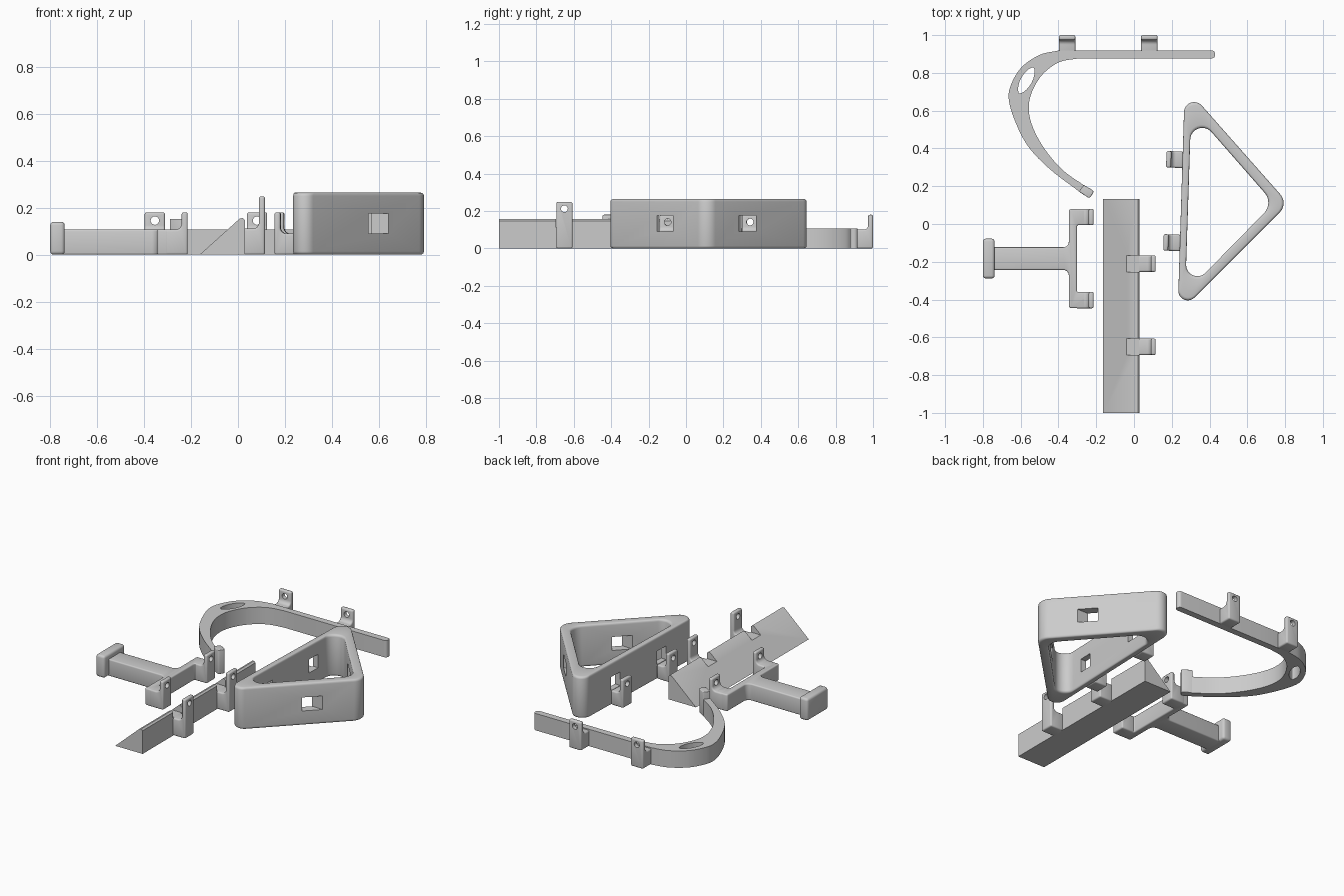
import bpy, bmesh, math
from mathutils import Vector, Matrix

if "Cube" in bpy.data.objects:
    bpy.data.objects.remove(bpy.data.objects["Cube"])

grey = bpy.data.materials.new("plain grey")
grey.diffuse_color = (0.6, 0.6, 0.6, 1)
grey.use_nodes = True
grey.node_tree.nodes["Principled BSDF"].inputs["Base Color"].default_value = grey.diffuse_color


def rounded(corners, seg=8):
    """Outline with arcs at corners given as (x, y, radius)."""
    out, n = [], len(corners)
    for i, (x, y, r) in enumerate(corners):
        p = Vector((x, y))
        if r == 0:
            out.append(p)
            continue
        a = (Vector(corners[i - 1][:2]) - p).normalized()
        b = (Vector(corners[(i + 1) % n][:2]) - p).normalized()
        half = a.angle(b) / 2
        c = p + (a + b).normalized() * r / math.sin(half)
        s = p + a * r / math.tan(half) - c
        e = p + b * r / math.tan(half) - c
        turn = math.atan2(s.x * e.y - s.y * e.x, s.dot(e))
        for k in range(seg + 1):
            out.append(c + Matrix.Rotation(turn * k / seg, 2) @ s)
    return out


def spline(pts, seg=6):
    """Smooth curve through the points."""
    p = [Vector(q) for q in pts]
    p = [2 * p[0] - p[1]] + p + [2 * p[-1] - p[-2]]
    out = []
    for i in range(1, len(p) - 2):
        a, b, c, d = p[i - 1:i + 3]
        for k in range(seg):
            t = k / seg
            out.append(0.5 * (2 * b + (c - a) * t + (2 * a - 5 * b + 4 * c - d) * t * t
                              + (3 * b - a - 3 * c + d) * t ** 3))
    return out + [p[-2]]


def to_object(name, bm, matrix=None):
    bmesh.ops.recalc_face_normals(bm, faces=bm.faces)
    if matrix:
        bm.transform(matrix)
    me = bpy.data.meshes.new(name)
    bm.to_mesh(me)
    bm.free()
    me.materials.append(grey)
    ob = bpy.data.objects.new(name, me)
    bpy.context.collection.objects.link(ob)
    return ob


def prism(name, outline, z0, z1, matrix=None, inner=None):
    """Upright solid from an outline, with an optional matching inner opening."""
    bm = bmesh.new()
    loops = [[[bm.verts.new((p[0], p[1], z)) for p in o] for z in (z0, z1)]
             for o in ([outline, inner] if inner else [outline])]
    n = len(outline)
    for lo, hi in loops:
        for i in range(n):
            bm.faces.new((lo[i - 1], lo[i], hi[i], hi[i - 1]))
    for level in (0, 1):
        if inner:
            a, b = loops[0][level], loops[1][level]
            for i in range(n):
                bm.faces.new((a[i - 1], a[i], b[i], b[i - 1]))
        else:
            bm.faces.new(loops[0][level])
    return to_object(name, bm, matrix)


def finish(ob, bevel=0, cutters=()):
    """Soften the edges, cut the openings and shade."""
    if bevel:
        m = ob.modifiers.new("soft edges", 'BEVEL')
        m.width, m.segments, m.limit_method = bevel, 3, 'ANGLE'
        m.angle_limit = math.radians(40)
    for c in cutters:
        m = ob.modifiers.new("opening", 'BOOLEAN')
        m.operation, m.object, m.solver = 'DIFFERENCE', c, 'EXACT'
    me = bpy.data.meshes.new_from_object(ob.evaluated_get(bpy.context.evaluated_depsgraph_get()))
    ob.modifiers.clear()
    ob.data = me
    for c in cutters:
        bpy.data.objects.remove(c)
    bpy.ops.object.select_all(action='DESELECT')
    ob.select_set(True)
    bpy.context.view_layer.objects.active = ob
    bpy.ops.object.shade_smooth_by_angle(angle=math.radians(35))


def block(name, x0, x1, y0, y1, z0, z1, matrix=None):
    return prism(name, [(x0, y0), (x1, y0), (x1, y1), (x0, y1)], z0, z1, matrix)


def tab(name, x, y, angle, length, base, top, hole, width=0.087):
    """Foot plus upright lug with a pin hole, pointing along the angle."""
    place = Matrix.Translation((x, y, 0)) @ Matrix.Rotation(math.radians(angle), 4, 'Z')
    upright = Matrix(((1, 0, 0, 0), (0, 0, -1, 0), (0, 1, 0, 0), (0, 0, 0, 1)))
    side = rounded([(0, 0, 0), (length, 0, 0), (length, top, 0), (length - 0.026, top, 0),
                    (length - 0.026, base, 0.025), (0, base, 0)], 6)
    ob = prism(name, side, -width / 2, width / 2, place @ upright)
    bm = bmesh.new()
    bmesh.ops.create_cone(bm, cap_ends=True, segments=20, radius1=0.018, radius2=0.018, depth=0.2,
                          matrix=Matrix.Translation((length, 0, hole)) @ Matrix.Rotation(math.pi / 2, 4, 'Y'))
    finish(ob, 0.009, [to_object("pin_cutter", bm, place)])


# T-shaped hook: stem, crossbar and arms, mirrored about its centre line
cy = -0.183
half = [(-0.76, -0.06, 0), (-0.345, -0.06, 0.03), (-0.345, -0.262, 0.012), (-0.215, -0.262, 0.012),
        (-0.215, -0.178, 0.008), (-0.302, -0.178, 0.01)]
plan = half + [(x, -y, r) for x, y, r in reversed(half)]
hook = prism("hook_body", rounded([(x, y + cy, r) for x, y, r in plan], 6), 0, 0.107)
finish(hook, 0.012)
finish(block("hook_end_plate", -0.8, -0.738, cy - 0.105, cy + 0.105, 0, 0.14), 0.015)
for i, s in enumerate((-1, 1)):
    tab(f"hook_tab_{i}", -0.31, cy + s * 0.22, 0, 0.096, 0.107, 0.18, 0.143)

# Long wedge with a flat notch behind each tab
bm = bmesh.new()
rows = [[bm.verts.new((x, y, z)) for x, z in
         [(-0.163, 0), (0.03, 0), (0.03, 0.147), (0.02, 0.156), (0.008, 0.154)]] for y in (-1, 0.133)]
for r in rows:
    bm.faces.new(r)
for i in range(5):
    bm.faces.new((rows[0][i - 1], rows[0][i], rows[1][i], rows[1][i - 1]))
wedge = to_object("wedge", bm)
tab_rows = (-0.21, -0.65)
finish(wedge, 0, [block("notch", -0.2, 0.1, y - 0.044, y + 0.044, 0.111, 0.3) for y in tab_rows])
for i, y in enumerate(tab_rows):
    tab(f"wedge_tab_{i}", 0.015, y, 0, 0.1, 0.111, 0.248, 0.212)

# Triangular frame with windows in line with its tabs
outer = rounded([(0.269, 0.729, 0.054), (0.231, -0.479, 0.05), (0.818, 0.108, 0.07)], 12)
inner = rounded([(0.303, 0.609, 0.064), (0.271, -0.368, 0.06), (0.74, 0.11, 0.08)], 12)
frame = prism("triangle_frame", outer, 0, 0.264, inner=inner)
tilt = -1.8
windows = []
for i, (x, y) in enumerate(((0.26, 0.34), (0.245, -0.1))):
    m = Matrix.Translation((x, y, 0)) @ Matrix.Rotation(math.radians(tilt), 4, 'Z')
    windows.append(block("window_cutter", -0.1, 0.8, -0.044, 0.044, 0.09, 0.176, m))
    tab(f"frame_tab_{i}", x, y, 180 + tilt, 0.089, 0.09, 0.18, 0.141)
finish(frame, 0.014, windows)

# Curved arm: straight bar running into a hooked bow
bow_out = spline([(-0.40, 0.918), (-0.50, 0.895), (-0.595, 0.83), (-0.65, 0.74), (-0.663, 0.66),
                  (-0.63, 0.545), (-0.56, 0.41), (-0.445, 0.29), (-0.288, 0.17)])
bow_in = spline([(-0.262, 0.203), (-0.378, 0.286), (-0.473, 0.397), (-0.536, 0.513), (-0.557, 0.61),
                 (-0.54, 0.70), (-0.483, 0.793), (-0.395, 0.857), (-0.29, 0.877)])
bar_end = rounded([(-0.2, 0.877, 0), (0.43, 0.877, 0.018), (0.43, 0.918, 0.018), (-0.2, 0.918, 0)], 5)
arm = prism("curved_arm", bow_out + bow_in + bar_end, 0, 0.107)
lens = [(0.078 * math.cos(a), 0.03 * math.sin(a) * abs(math.sin(a)) ** 0.3)
        for a in (math.tau * k / 32 for k in range(32))]
slot = prism("slot_cutter", lens, -0.1, 0.3,
             Matrix.Translation((-0.57, 0.76, 0)) @ Matrix.Rotation(math.radians(61), 4, 'Z'))
finish(arm, 0, [slot])
tip = rounded([(-0.292, 0.172, 0), (-0.236, 0.135, 0.012), (-0.21, 0.174, 0.012), (-0.266, 0.207, 0)], 5)
finish(prism("arm_tip", tip, 0, 0.152), 0.004)
for i, x in enumerate((-0.354, 0.081)):
    tab(f"arm_tab_{i}", x, 0.905, 90, 0.095, 0.1, 0.18, 0.145)
